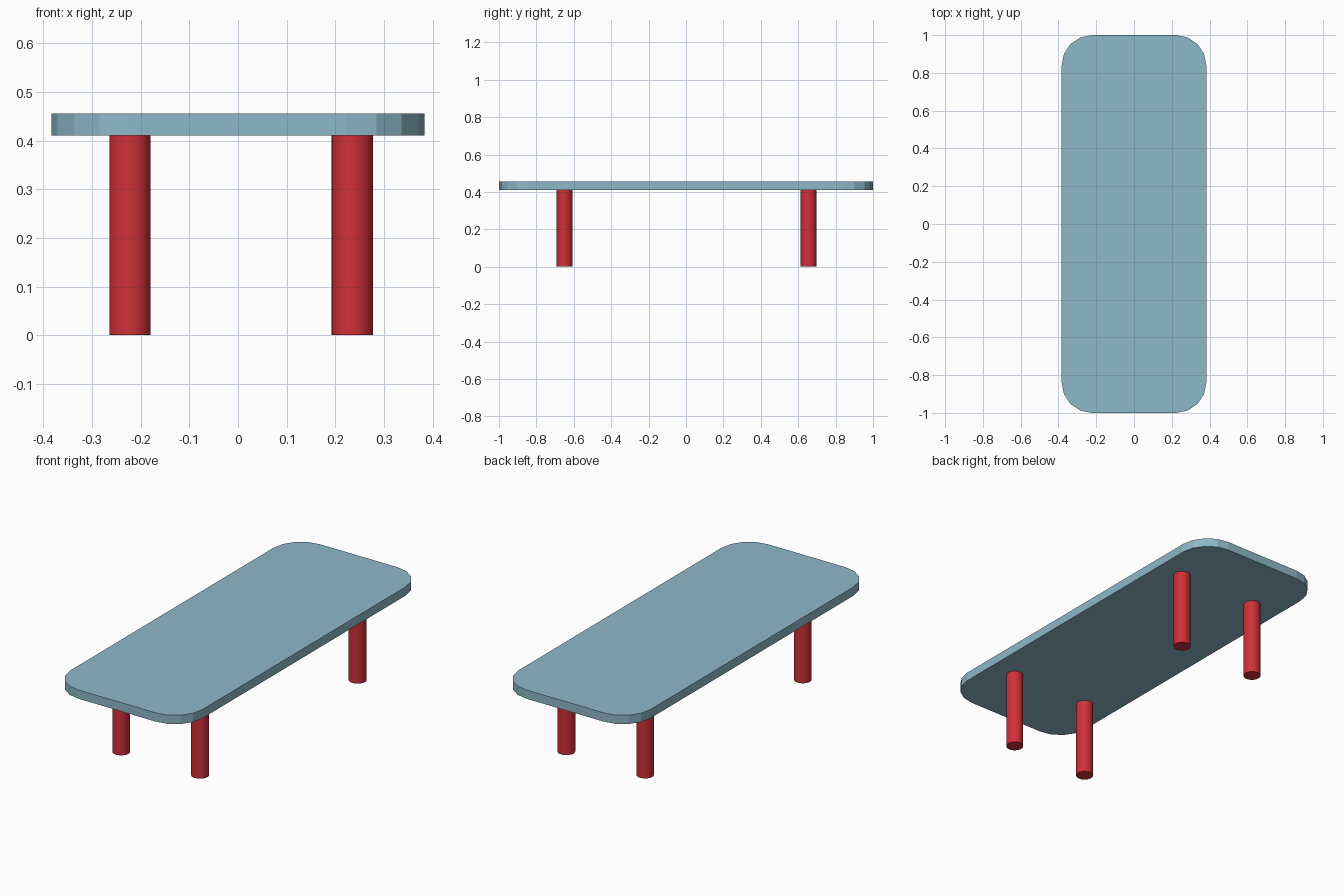
import bpy, bmesh
from math import pi, cos, sin, radians

if "Cube" in bpy.data.objects:
    bpy.data.objects.remove(bpy.data.objects["Cube"])

HALF_X, HALF_Y = 0.383, 1.0
Z_LOW, Z_HIGH = 0.41, 0.456
CORNER_R, CORNER_SEGS = 0.16, 4
LEG_R = 0.0425


def material(name, color):
    mat = bpy.data.materials.new(name)
    mat.diffuse_color = color
    mat.use_nodes = True
    mat.node_tree.nodes["Principled BSDF"].inputs["Base Color"].default_value = mat.diffuse_color
    return mat


blue = material("pale_blue", (0.27, 0.48, 0.58, 1))
red = material("red", (0.62, 0.03, 0.04, 1))

# Table top: rounded rectangle outline, extruded upwards
bm = bmesh.new()
outline = []
for i, (sx, sy) in enumerate([(1, 1), (-1, 1), (-1, -1), (1, -1)]):
    for k in range(CORNER_SEGS + 1):
        a = (i + k / CORNER_SEGS) * pi / 2
        x = sx * (HALF_X - CORNER_R) + CORNER_R * cos(a)
        y = sy * (HALF_Y - CORNER_R) + CORNER_R * sin(a)
        outline.append(bm.verts.new((x, y, Z_LOW)))
face = bm.faces.new(outline)
ext = bmesh.ops.extrude_face_region(bm, geom=[face], use_keep_orig=True)
for v in ext["geom"]:
    if isinstance(v, bmesh.types.BMVert):
        v.co.z = Z_HIGH
bmesh.ops.recalc_face_normals(bm, faces=bm.faces)
mesh = bpy.data.meshes.new("table_top")
bm.to_mesh(mesh)
bm.free()
top = bpy.data.objects.new("table_top", mesh)
bpy.context.collection.objects.link(top)
mesh.materials.append(blue)

# Four round legs, set very slightly off centre
for y_name, y in (("front", -0.65), ("back", 0.655)):
    for x_name, x in (("left", -0.222), ("right", 0.235)):
        bpy.ops.mesh.primitive_cylinder_add(
            vertices=32, radius=LEG_R, depth=Z_LOW, location=(x, y, Z_LOW / 2))
        leg = bpy.context.object
        leg.name = f"{y_name}_{x_name}_leg"
        leg.data.materials.append(red)
        bpy.ops.object.shade_smooth_by_angle(angle=radians(30))
